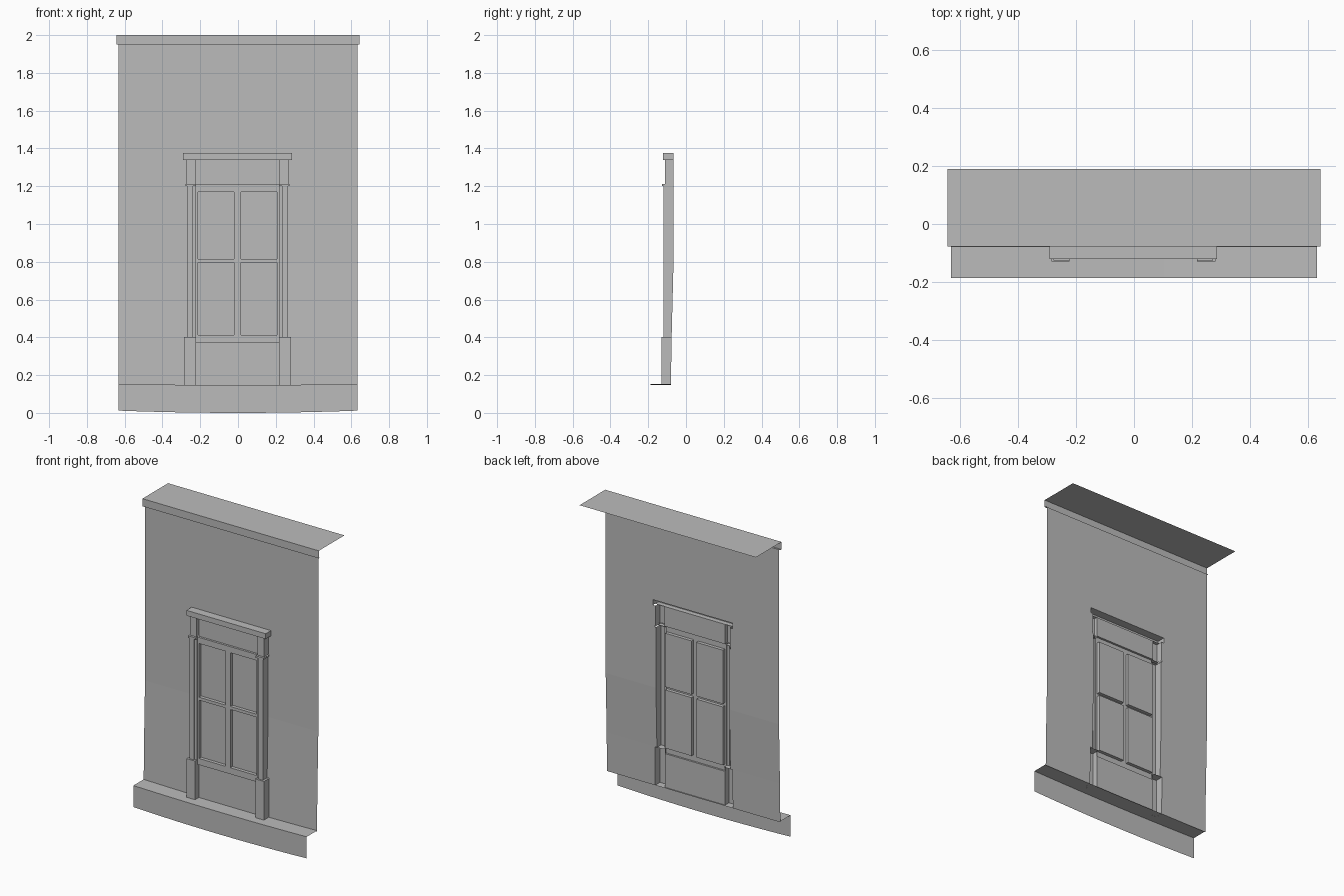
import bpy, bmesh

if "Cube" in bpy.data.objects:
    bpy.data.objects.remove(bpy.data.objects["Cube"])

stone = bpy.data.materials.new("grey plaster")
stone.use_nodes = True
stone.diffuse_color = (0.5, 0.5, 0.5, 1)
stone.node_tree.nodes["Principled BSDF"].inputs["Base Color"].default_value = (0.5, 0.5, 0.5, 1)

DOOR_X = -0.0025      # centre line of the doorway
WALL_W = 0.632        # half width of the wall
FRAME_Y, PANE_Y, PANEL_Y = -0.102, -0.08, -0.09
WALL_PROFILE = [(0.148, -0.08), (0.403, -0.076), (0.8, -0.066), (1.95, -0.066)]


def wall_y(z):
    for (za, ya), (zb, yb) in zip(WALL_PROFILE, WALL_PROFILE[1:]):
        if z <= zb:
            return ya + (yb - ya) * (z - za) / (zb - za)
    return WALL_PROFILE[-1][1]


def make(name, quads, x=0.0, mirror=False):
    """Join quads into one sheet object."""
    bm = bmesh.new()
    for q in quads:
        bm.faces.new([bm.verts.new(p) for p in q])
    bmesh.ops.remove_doubles(bm, verts=bm.verts, dist=0.0001)
    mesh = bpy.data.meshes.new(name)
    bm.to_mesh(mesh)
    bm.free()
    mesh.materials.append(stone)
    ob = bpy.data.objects.new(name, mesh)
    ob.location.x = x
    bpy.context.collection.objects.link(ob)
    if mirror:
        ob.modifiers.new("Mirror", 'MIRROR').use_mirror_merge = False
    return ob


def front(x0, x1, z0, z1, y):
    return [(x0, y, z0), (x1, y, z0), (x1, y, z1), (x0, y, z1)]


def level(x0, x1, y0, y1, z, up=True):
    q = [(x0, y0, z), (x1, y0, z), (x1, y1, z), (x0, y1, z)]
    return q if up else q[::-1]


def side(x, z0, z1, yf, back, to_right):
    """Side faces from a front depth to a back depth, bent where the wall bends."""
    depth = back if callable(back) else (lambda z: back)
    zs = [z0] + [z for z, _ in WALL_PROFILE if z0 < z < z1] + [z1]
    out = []
    for a, b in zip(zs, zs[1:]):
        q = [(x, yf, a), (x, depth(a), a), (x, depth(b), b), (x, yf, b)]
        out.append(q if to_right else q[::-1])
    return out


def block(x0, x1, z0, z1, yf, inner, top=None, bottom=None):
    """Hollow block on the wall: open back, outer side at x0, inner side at x1."""
    quads = [front(x0, x1, z0, z1, yf)]
    quads += side(x0, z0, z1, yf, wall_y, False)
    quads += side(x1, z0, z1, yf, inner, True)
    if top is not None:
        quads.append(level(x0, x1, yf, top, z1))
    if bottom is not None:
        quads.append(level(x0, x1, yf, bottom, z0, False))
    return quads


# Wall, in rows that leave the stepped doorway open
rows = [(0.148, 0.403, 0.283), (0.403, 0.8, 0.268), (0.8, 1.2, 0.268),
        (1.2, 1.213, 0.275), (1.213, 1.34, 0.271), (1.34, 1.375, 0.289)]
quads = []
for z0, z1, half in rows:
    for a, b in ((-WALL_W, DOOR_X - half), (DOOR_X + half, WALL_W)):
        ya, yb = wall_y(z0), wall_y(z1)
        quads.append([(a, ya, z0), (b, ya, z0), (b, yb, z1), (a, yb, z1)])
quads.append(front(-WALL_W, WALL_W, 1.375, 1.95, -0.066))
make("wall", quads)

# Top cornice: soffit, fascia and flat roof sheet
make("cornice", [level(-0.643, 0.643, -0.077, -0.066, 1.95, False),
                 front(-0.643, 0.643, 1.95, 2.0, -0.077),
                 level(-0.643, 0.643, -0.077, 0.19, 2.0)])

# Plinth: gently sagging ledge and skirt
quads = []
STEPS = 12
xs = [-WALL_W + 2 * WALL_W * i / STEPS for i in range(STEPS + 1)]
for a, b in zip(xs, xs[1:]):
    sa, sb = (a / WALL_W) ** 2, (b / WALL_W) ** 2
    ta, tb = 0.147 + 0.007 * sa, 0.147 + 0.007 * sb
    quads.append([(a, -0.187, 0.012 * sa), (b, -0.187, 0.012 * sb),
                  (b, -0.187, tb), (a, -0.187, ta)])
    quads.append([(a, -0.187, ta), (b, -0.187, tb), (b, -0.08, tb), (a, -0.08, ta)])
    if abs(a + b) / 2 < 0.25:
        quads.append([(a, -0.08, ta), (a, -0.09, ta), (b, -0.09, tb), (b, -0.08, tb)][::-1])
plinth = make("plinth", quads[:])

# Door leaf frame with four recessed panes
xs = [-0.22, -0.21, -0.018, 0.018, 0.21, 0.22]
zs = [0.37, 0.412, 0.796, 0.816, 1.17, 1.21]
frame, panes = [], []
for i in range(5):
    for j in range(5):
        x0, x1, z0, z1 = xs[i], xs[i + 1], zs[j], zs[j + 1]
        if i % 2 and j % 2:
            panes.append(front(x0, x1, z0, z1, PANE_Y))
            frame += side(x0, z0, z1, FRAME_Y, PANE_Y, True)
            frame += side(x1, z0, z1, FRAME_Y, PANE_Y, False)
            frame.append(level(x0, x1, FRAME_Y, PANE_Y, z0))
            frame.append(level(x0, x1, FRAME_Y, PANE_Y, z1, False))
        else:
            frame.append(front(x0, x1, z0, z1, FRAME_Y))
frame.append(level(-0.22, 0.22, FRAME_Y, PANEL_Y, 0.37, False))
make("window_frame", frame, DOOR_X)
make("window_panes", panes, DOOR_X)

# Flat panels below and above the window
make("lower_panel", [front(-0.22, 0.22, 0.148, 0.37, PANEL_Y)], DOOR_X)
make("lintel_panel", [front(-0.222, 0.222, 1.21, 1.34, -0.088),
                      level(-0.222, 0.222, FRAME_Y, -0.088, 1.21)], DOOR_X)

# Pilasters, built on one side and mirrored
make("pilaster_bases", block(-0.283, -0.22, 0.148, 0.403, -0.13, PANEL_Y, top=-0.077),
     DOOR_X, True)
make("pilaster_shafts", block(-0.268, -0.236, 0.403, 1.2, -0.12, -0.11), DOOR_X, True)
make("pilaster_reveals", [front(-0.236, -0.22, 0.403, 1.2, -0.11)]
     + side(-0.22, 0.403, 1.2, -0.11, FRAME_Y, True), DOOR_X, True)
make("pilaster_capitals", block(-0.275, -0.22, 1.2, 1.213, -0.126, FRAME_Y,
                                top=-0.1, bottom=-0.1), DOOR_X, True)
make("lintel_blocks", block(-0.271, -0.222, 1.213, 1.34, -0.111, -0.088), DOOR_X, True)

# Hood over the doorway
make("hood", block(-0.289, 0.289, 1.34, 1.375, -0.121, wall_y, top=-0.066, bottom=-0.088),
     DOOR_X)
